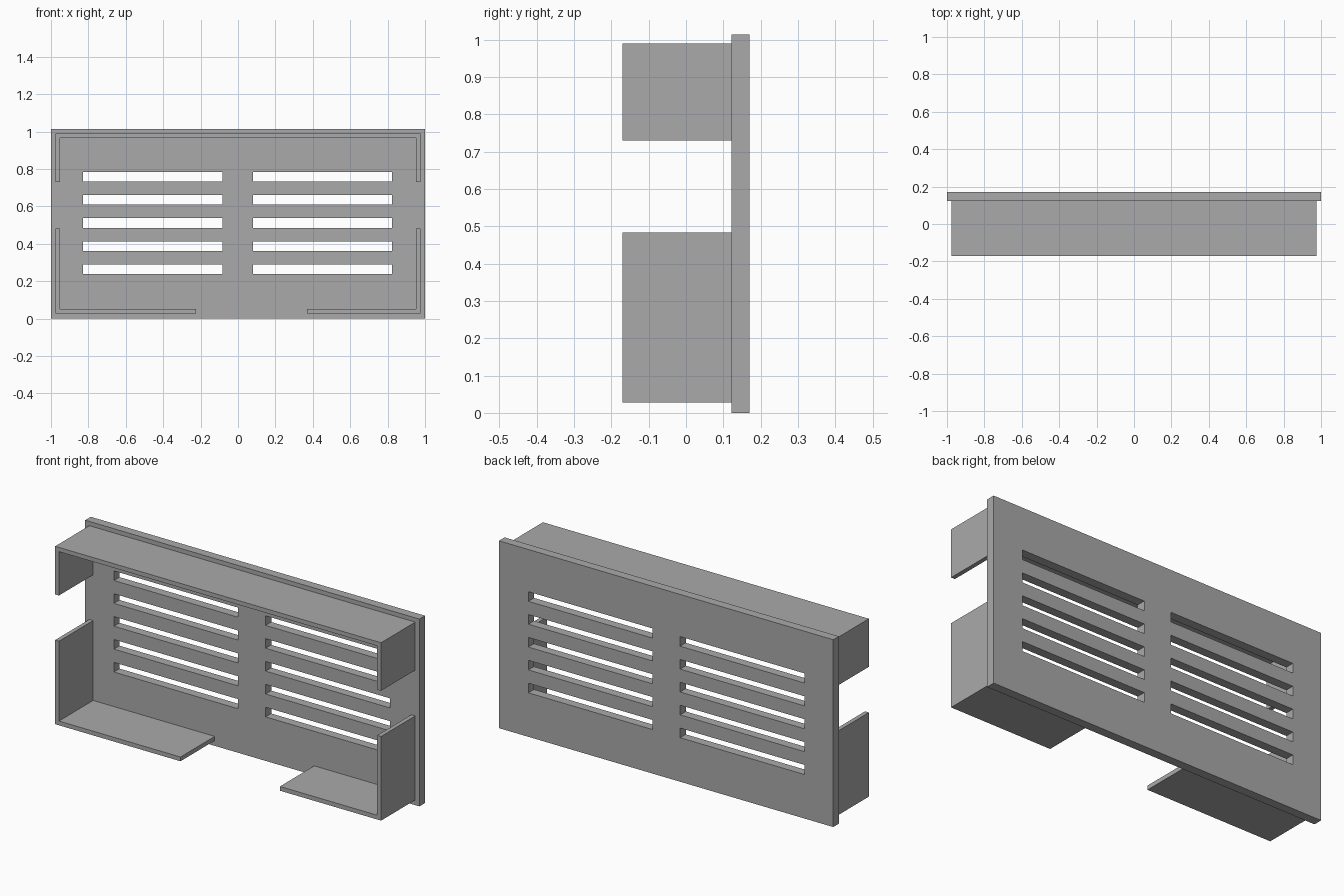
import bpy
import bmesh
from mathutils import Vector

cube = bpy.data.objects.get("Cube")
if cube:
    bpy.data.objects.remove(cube, do_unlink=True)

# Single grey plastic colour
grey = bpy.data.materials.new("grey plastic")
grey.use_nodes = True
colour = (0.4, 0.4, 0.4, 1)
grey.diffuse_color = colour
grey.node_tree.nodes["Principled BSDF"].inputs["Base Color"].default_value = colour

FRONT, PANEL, BACK = -0.17, 0.122, 0.17
SIDE, LOW, HIGH, WALL = 0.975, 0.028, 0.99, 0.023


def prism(name, profiles, y0, y1):
    """Extrude closed x-z outlines from y0 to y1 as one object."""
    bm = bmesh.new()
    for outline in profiles:
        face = bm.faces.new([bm.verts.new((x, y0, z)) for x, z in outline])
        extruded = bmesh.ops.extrude_face_region(bm, geom=[face], use_keep_orig=True)
        verts = [v for v in extruded["geom"] if isinstance(v, bmesh.types.BMVert)]
        bmesh.ops.translate(bm, verts=verts, vec=Vector((0, y1 - y0, 0)))
    bmesh.ops.recalc_face_normals(bm, faces=bm.faces)
    mesh = bpy.data.meshes.new(name)
    bm.to_mesh(mesh)
    bm.free()
    mesh.materials.append(grey)
    obj = bpy.data.objects.new(name, mesh)
    bpy.context.collection.objects.link(obj)
    return obj


def rect(x0, x1, z0, z1):
    return [(x0, z0), (x1, z0), (x1, z1), (x0, z1)]


# Back panel with two columns of ventilation slots
panel = prism("vent_panel", [rect(-1, 1, 0, 1.013)], PANEL, BACK)
slots = []
for row in range(5):
    z = 0.264 + row * 0.1237
    for x0, x1 in ((-0.828, -0.084), (0.08, 0.824)):
        slots.append(rect(x0, x1, z - 0.026, z + 0.026))
cutter = prism("slot_cutter", slots, PANEL - 0.05, BACK + 0.05)
cutter.hide_render = True
cutter.hide_viewport = True
cut = panel.modifiers.new("vent_slots", "BOOLEAN")
cut.operation = "DIFFERENCE"
cut.solver = "EXACT"
cut.object = cutter

# Upper bracket: top wall with two short drop sides
drop, inner = 0.73, SIDE - WALL
prism("upper_bracket", [[
    (-SIDE, drop), (-inner, drop), (-inner, HIGH - WALL), (inner, HIGH - WALL),
    (inner, drop), (SIDE, drop), (SIDE, HIGH), (-SIDE, HIGH)]], FRONT, PANEL)

# Lower corner brackets: side wall and floor, with unequal floor lengths
for name, sign, end in (("lower_right_bracket", -1, 0.225), ("lower_left_bracket", 1, 0.37)):
    outline = [(SIDE, LOW), (SIDE, 0.483), (inner, 0.483),
               (inner, LOW + WALL), (end, LOW + WALL), (end, LOW)]
    prism(name, [[(sign * x, z) for x, z in outline]], FRONT, PANEL)
